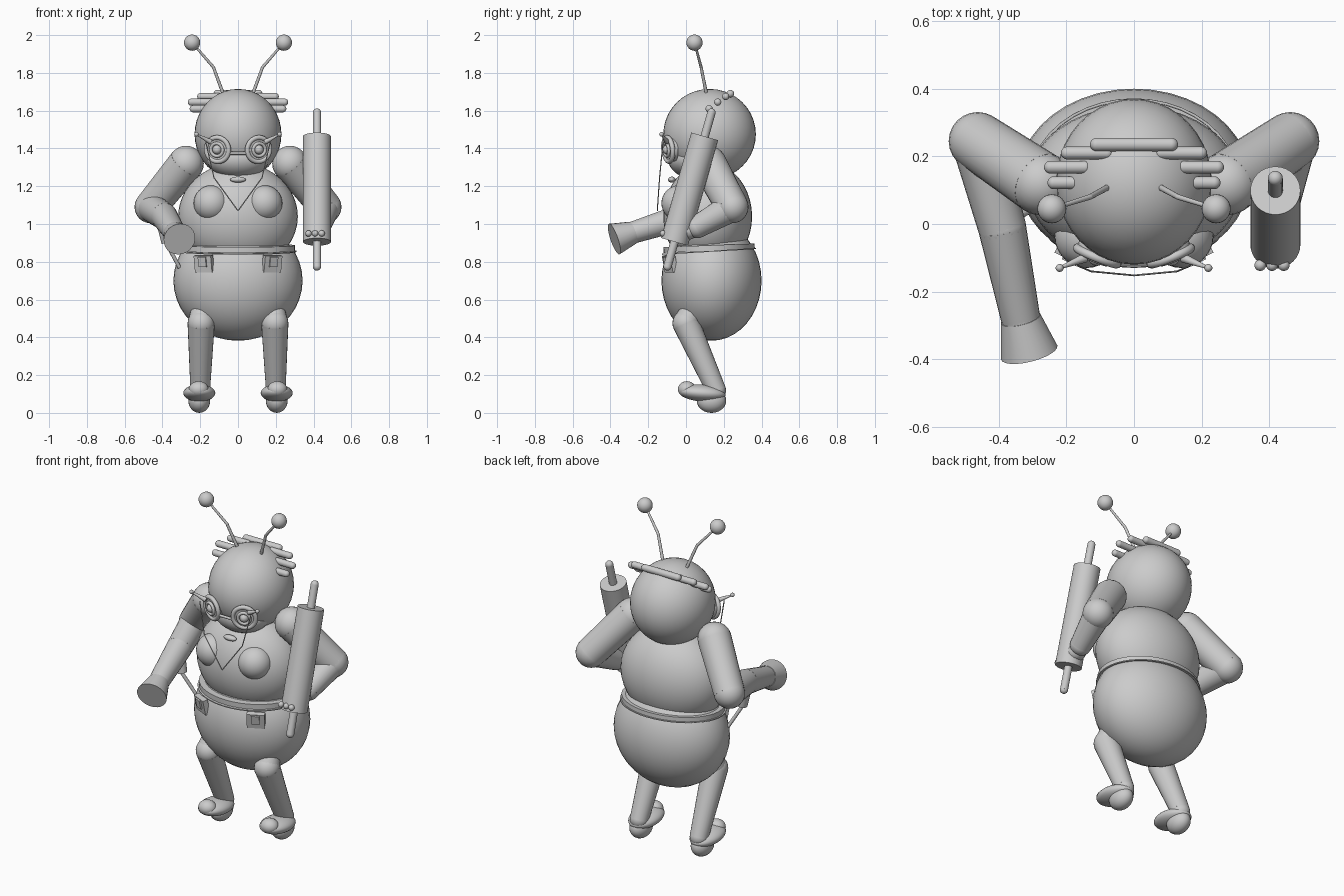
import bpy
import math
from mathutils import Vector

cube = bpy.data.objects.get("Cube")
if cube:
    bpy.data.objects.remove(cube, do_unlink=True)

grey = bpy.data.materials.new("plain grey")
grey.use_nodes = True
grey.diffuse_color = (0.6, 0.6, 0.6, 1)
grey.node_tree.nodes["Principled BSDF"].inputs["Base Color"].default_value = (0.6, 0.6, 0.6, 1)


def finish(name):
    ob = bpy.context.object
    ob.name = name
    ob.data.materials.append(grey)
    bpy.ops.object.shade_smooth_by_angle(angle=math.radians(40))
    return ob


def ball(name, loc, size, rot=(0, 0, 0), seg=32):
    """Ellipsoid; size is one radius or three."""
    bpy.ops.mesh.primitive_uv_sphere_add(segments=seg, ring_count=seg // 2, location=loc, rotation=rot)
    bpy.context.object.scale = size if isinstance(size, tuple) else (size,) * 3
    return finish(name)


def rod(name, a, b, r1, r2=None, seg=24):
    """Tapered cylinder from point a to point b."""
    a, b = Vector(a), Vector(b)
    d = b - a
    bpy.ops.mesh.primitive_cone_add(vertices=seg, radius1=r1, radius2=r1 if r2 is None else r2,
                                    depth=d.length, location=(a + b) / 2,
                                    rotation=d.to_track_quat('Z', 'Y').to_euler())
    return finish(name)


def ring(name, loc, normal, major, minor):
    bpy.ops.mesh.primitive_torus_add(major_radius=major, minor_radius=minor, major_segments=32,
                                     minor_segments=10, location=loc,
                                     rotation=Vector(normal).to_track_quat('Z', 'Y').to_euler())
    return finish(name)


def block(name, loc, size, rot):
    bpy.ops.mesh.primitive_cube_add(size=1, location=loc, rotation=rot)
    bpy.context.object.scale = size
    return finish(name)


def limb(name, points, radii):
    """Tapered segments with round joints."""
    for i in range(len(points) - 1):
        rod(f"{name}_segment_{i + 1}", points[i], points[i + 1], radii[i], radii[i + 1])
    for i, p in enumerate(points):
        ball(f"{name}_joint_{i + 1}", p, radii[i], seg=24)


# Body and head
ball("belly", (0, 0.135, 0.70), (0.342, 0.265, 0.318), seg=40)
ball("torso", (0, 0.115, 1.04), (0.317, 0.235, 0.285), seg=40)
ball("head", (0, 0.125, 1.475), (0.23, 0.245, 0.24), seg=40)
ball("jaw", (0, 0.04, 1.345), (0.165, 0.135, 0.105))
ball("mouth", (0, -0.075, 1.235), (0.042, 0.02, 0.016), seg=16)

# Waistband, tipped slightly to the front
bpy.ops.mesh.primitive_cylinder_add(vertices=40, radius=1, depth=1, location=(0, 0.122, 0.872),
                                    rotation=(0.04, 0, 0))
bpy.context.object.scale = (0.302, 0.242, 0.03)
finish("waistband")
bpy.ops.mesh.primitive_cylinder_add(vertices=40, radius=1, depth=1, location=(0, 0.122, 0.855),
                                    rotation=(0.06, 0, 0))
bpy.context.object.scale = (0.31, 0.25, 0.006)
finish("waistband_edge")

# Paired parts
for side, s in (("right", -1), ("left", 1)):
    ball(f"{side}_breast", (s * 0.14, -0.035, 1.11), 0.095)

    # Antenna
    limb(f"{side}_antenna", [(s * 0.075, 0.11, 1.68), (s * 0.13, 0.08, 1.83), (s * 0.243, 0.045, 1.96)],
         [0.009, 0.008, 0.006])
    ball(f"{side}_antenna_tip", (s * 0.243, 0.045, 1.96), 0.043, seg=24)

    # Spectacles
    eye = Vector((s * 0.105, -0.085, 1.395))
    facing = Vector((s * 0.4, -1, -0.1)).normalized()
    rod(f"{side}_lens", eye - facing * 0.02, eye + facing * 0.015, 0.066)
    ring(f"{side}_lens_frame", eye + facing * 0.01, facing, 0.064, 0.013)
    ring(f"{side}_eye_rim", eye + facing * 0.02, facing, 0.034, 0.009)
    ball(f"{side}_eye", eye + facing * 0.015, 0.025, seg=16)
    rod(f"{side}_frame_point", (s * 0.145, -0.1, 1.435), (s * 0.22, -0.13, 1.475), 0.014, 0.004, 12)
    ball(f"{side}_frame_bead", (s * 0.22, -0.13, 1.475), 0.012, seg=12)
    chain = [(s * 0.17, -0.122, 1.43), (s * 0.127, -0.14, 1.245), (0, -0.152, 1.07)]
    for a, b in zip(chain, chain[1:]):
        rod(f"{side}_neck_chain", a, b, 0.003, seg=6)

    # Hair curlers
    for i, (x1, x2, y, z) in enumerate([(0.08, 0.215, 0.21, 1.675), (0.145, 0.265, 0.168, 1.645),
                                        (0.175, 0.255, 0.122, 1.61)]):
        limb(f"{side}_curler_{i + 1}", [(s * x1, y, z), (s * (x2 - 0.018), y, z)], [0.019, 0.019])

    # Pocket plates with a raised button tab
    turn = (0.2, 0, s * 0.45)
    block(f"{side}_pocket", (s * 0.18, -0.085, 0.79), (0.1, 0.03, 0.09), turn)
    block(f"{side}_pocket_tab", (s * 0.187, -0.1, 0.80), (0.045, 0.02, 0.055), turn)

    # Leg and shoe
    limb(f"{side}_leg", [(s * 0.195, 0.0, 0.475), (s * 0.2, 0.16, 0.12)], [0.072, 0.052])
    rod(f"{side}_thigh", (s * 0.195, 0, 0.475), (s * 0.185, 0.05, 0.58), 0.07, 0.055)
    ball(f"{side}_shoe", (s * 0.205, 0.085, 0.105), (0.085, 0.125, 0.045), (-0.08, 0, 0))
    ball(f"{side}_shoe_toe", (s * 0.208, 0.005, 0.125), (0.052, 0.048, 0.043), seg=24)
    ball(f"{side}_heel", (s * 0.205, 0.135, 0.065), (0.058, 0.078, 0.065), seg=24)

    # Shoulder and upper arm
    limb(f"{side}_upper_arm", [(s * 0.275, 0.12, 1.32), (s * 0.462, 0.245, 1.09)], [0.094, 0.086])

limb("top_curler", [(-0.11, 0.235, 1.69), (0.11, 0.235, 1.69)], [0.02, 0.02])
rod("spectacle_bridge", (-0.05, -0.115, 1.375), (0.05, -0.115, 1.375), 0.008, seg=12)

# Right forearm with flared open cuff
limb("right_forearm", [(-0.462, 0.245, 1.09), (-0.39, -0.01, 1.04), (-0.335, -0.28, 0.955)],
     [0.078, 0.071, 0.058])
rod("right_cuff", (-0.335, -0.28, 0.955), (-0.31, -0.38, 0.92), 0.06, 0.086)
cuff = bpy.context.object
end = max(cuff.data.polygons, key=lambda p: p.center.z)
bpy.ops.object.mode_set(mode='EDIT')
bpy.ops.mesh.select_all(action='DESELECT')
bpy.ops.object.mode_set(mode='OBJECT')
end.select = True
bpy.ops.object.mode_set(mode='EDIT')
bpy.ops.mesh.select_mode(type='FACE')
bpy.ops.mesh.inset(thickness=0.015)
bpy.ops.transform.translate(value=(-0.008, 0.03, 0.01))
bpy.ops.object.mode_set(mode='OBJECT')

# Small handle hanging beneath the right forearm
rod("hanging_grip", (-0.395, 0.0, 1.0), (-0.375, 0.0, 0.90), 0.035, 0.03, 16)
rod("hanging_rod", (-0.38, 0.0, 0.90), (-0.31, 0.04, 0.77), 0.01, seg=12)

# Left forearm reaching the rolling pin
limb("left_forearm", [(0.462, 0.245, 1.09), (0.43, 0.06, 0.985)], [0.078, 0.06])
ball("left_hand", (0.42, 0.0, 0.965), (0.055, 0.07, 0.05), seg=24)
for i in range(3):
    ball(f"left_finger_{i + 1}", (0.373 + i * 0.035, -0.122, 0.95), 0.017, seg=16)

# Rolling pin
low, high = Vector((0.418, -0.098, 0.775)), Vector((0.418, 0.135, 1.59))
rod("rolling_pin", low.lerp(high, 0.16), low.lerp(high, 0.845), 0.074, seg=32)
limb("rolling_pin_handle", [low, high], [0.022, 0.022])
